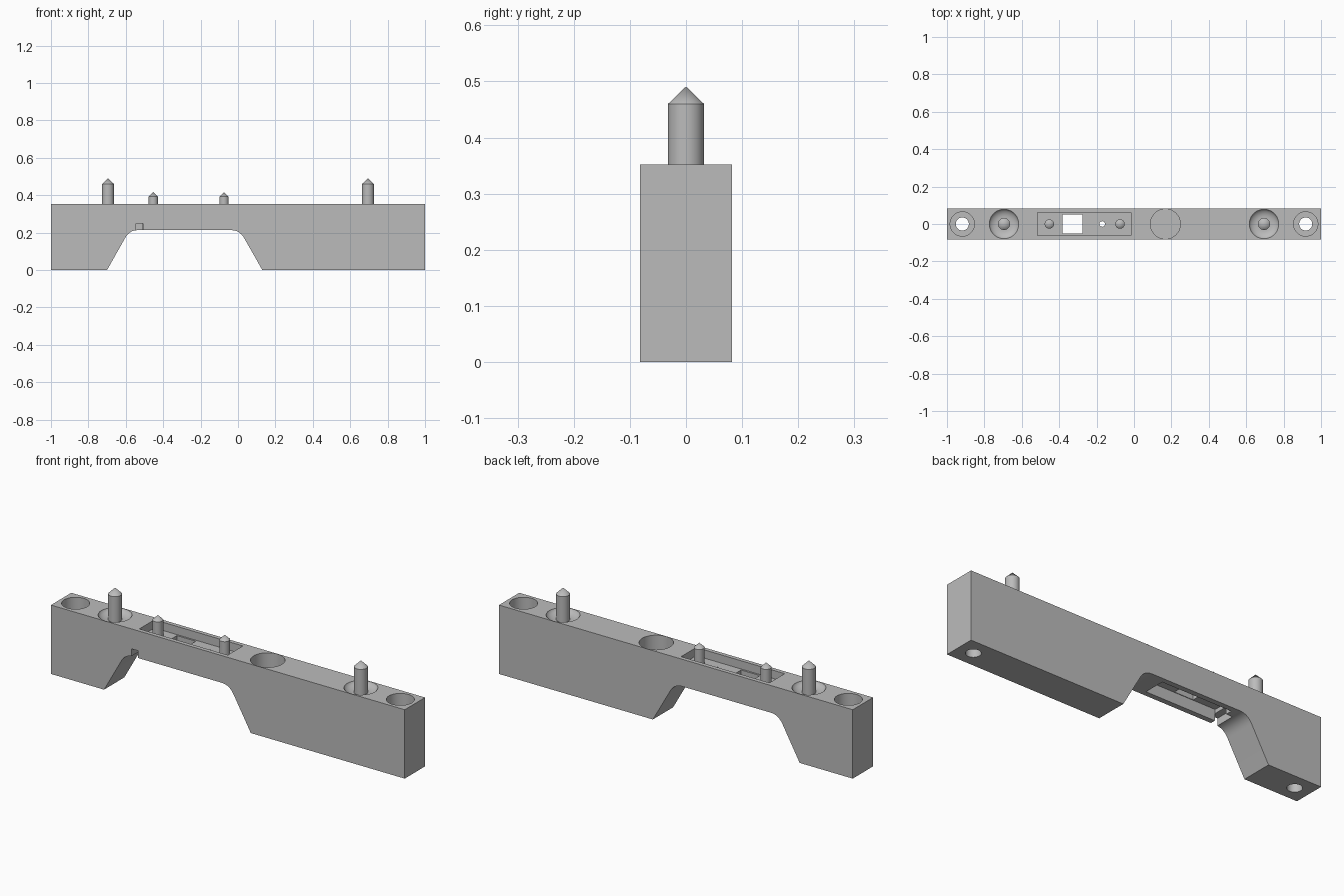
import bpy, bmesh, math

cube = bpy.data.objects.get("Cube")
if cube:
    bpy.data.objects.remove(cube, do_unlink=True)

grey = bpy.data.materials.new("plain grey")
grey.use_nodes = True
grey.diffuse_color = (0.5, 0.5, 0.5, 1)
grey.node_tree.nodes["Principled BSDF"].inputs["Base Color"].default_value = (0.5, 0.5, 0.5, 1)

HALF_Y, TOP, ARCH = 0.082, 0.352, 0.213


def finish(name, bm):
    bmesh.ops.recalc_face_normals(bm, faces=bm.faces)
    mesh = bpy.data.meshes.new(name)
    bm.to_mesh(mesh)
    bm.free()
    mesh.materials.append(grey)
    obj = bpy.data.objects.new(name, mesh)
    bpy.context.collection.objects.link(obj)
    return obj


def lathe(name, x, profile, y=0, steps=40):
    """Revolve (radius, height) points around a vertical axis."""
    bm = bmesh.new()
    verts = [bm.verts.new((r, 0, z)) for r, z in profile]
    edges = [bm.edges.new(p) for p in zip(verts, verts[1:])]
    bmesh.ops.spin(bm, geom=verts + edges, cent=(0, 0, 0), axis=(0, 0, 1),
                   angle=math.tau, steps=steps)
    bmesh.ops.remove_doubles(bm, verts=bm.verts, dist=1e-5)
    bmesh.ops.translate(bm, verts=bm.verts, vec=(x, y, 0))
    return finish(name, bm)


def box(name, x0, x1, y0, y1, z0, z1):
    bm = bmesh.new()
    bmesh.ops.create_cube(bm, size=1)
    for v in bm.verts:
        v.co = (x1 if v.co.x > 0 else x0, y1 if v.co.y > 0 else y0,
                z1 if v.co.z > 0 else z0)
    return finish(name, bm)


def smooth(obj, angle=30):
    bpy.ops.object.select_all(action='DESELECT')
    obj.select_set(True)
    bpy.context.view_layer.objects.active = obj
    bpy.ops.object.shade_smooth_by_angle(angle=math.radians(angle))


def rounded(a, corner, b, n=8):
    """Soft corner between two points."""
    return [tuple((1 - t)**2 * p + 2 * t * (1 - t) * q + t * t * r
                  for p, q, r in zip(a, corner, b))
            for t in (i / n for i in range(n + 1))]


# Body: side profile with an arched cut-out, extruded across
outline = [(-1, TOP), (-1, 0), (-0.7, 0)]
outline += rounded((-0.603, 0.172), (-0.58, ARCH), (-0.535, ARCH))
outline += rounded((-0.035, ARCH), (0.008, ARCH), (0.032, 0.172))
outline += [(0.13, 0), (1, 0), (1, TOP)]
bm = bmesh.new()
face = bm.faces.new([bm.verts.new((x, -HALF_Y, z)) for x, z in outline])
side = bmesh.ops.extrude_face_region(bm, geom=[face])
bmesh.ops.translate(bm, vec=(0, 2 * HALF_Y, 0),
                    verts=[g for g in side["geom"] if isinstance(g, bmesh.types.BMVert)])
body = finish("body", bm)

cutters = []

# Screw holes with counterbores, and dished seats for the large pins
for s in (-1, 1):
    cutters.append(lathe("screw_hole_cutter", s * 0.918, [
        (0, -0.05), (0.035, -0.05), (0.035, 0.15), (0.065, 0.15), (0.065, 0.4), (0, 0.4)]))
    cutters.append(lathe("pin_seat_cutter", s * 0.695, [
        (0, 0.329), (0.04, 0.329), (0.055, 0.332), (0.068, 0.339),
        (0.077, 0.347), (0.081, 0.358), (0.081, 0.4), (0, 0.4)]))

# Round pocket, upper tray, lower recess, window, pinhole and cable channel
cutters += [
    lathe("round_pocket_cutter", 0.168, [(0, 0.27), (0.08, 0.27), (0.08, 0.4), (0, 0.4)], steps=56),
    box("tray_cutter", -0.515, -0.015, -0.061, 0.061, 0.31, 0.4),
    box("recess_cutter", -0.51, -0.115, -0.055, 0.055, 0.15, 0.27),
    box("window_cutter", -0.382, -0.275, -0.052, 0.052, 0.25, 0.33),
    lathe("pinhole_cutter", -0.17, [(0, 0.25), (0.015, 0.25), (0.015, 0.33), (0, 0.33)], steps=20),
    box("channel_cutter", -0.545, -0.508, -0.1, 0.02, 0.19, 0.25),
    box("channel_turn_cutter", -0.544, -0.49, -0.017, 0.019, 0.192, 0.249),
]

bpy.context.view_layer.objects.active = body
for c in cutters:
    mod = body.modifiers.new("cut", 'BOOLEAN')
    mod.operation, mod.solver, mod.object = 'DIFFERENCE', 'EXACT', c
    bpy.ops.object.modifier_apply(modifier=mod.name)
    bpy.data.objects.remove(c, do_unlink=True)
smooth(body)


# Locating pins with conical tips
def pin(name, x, r, base, shoulder, tip):
    smooth(lathe(name, x, [(0, base), (r, base), (r, shoulder), (0, tip)], steps=32))


pin("right_large_pin", -0.695, 0.032, 0.32, 0.46, 0.491)
pin("left_large_pin", 0.695, 0.032, 0.32, 0.46, 0.491)
pin("right_small_pin", -0.453, 0.025, 0.3, 0.392, 0.416)
pin("left_small_pin", -0.075, 0.025, 0.3, 0.392, 0.416)
